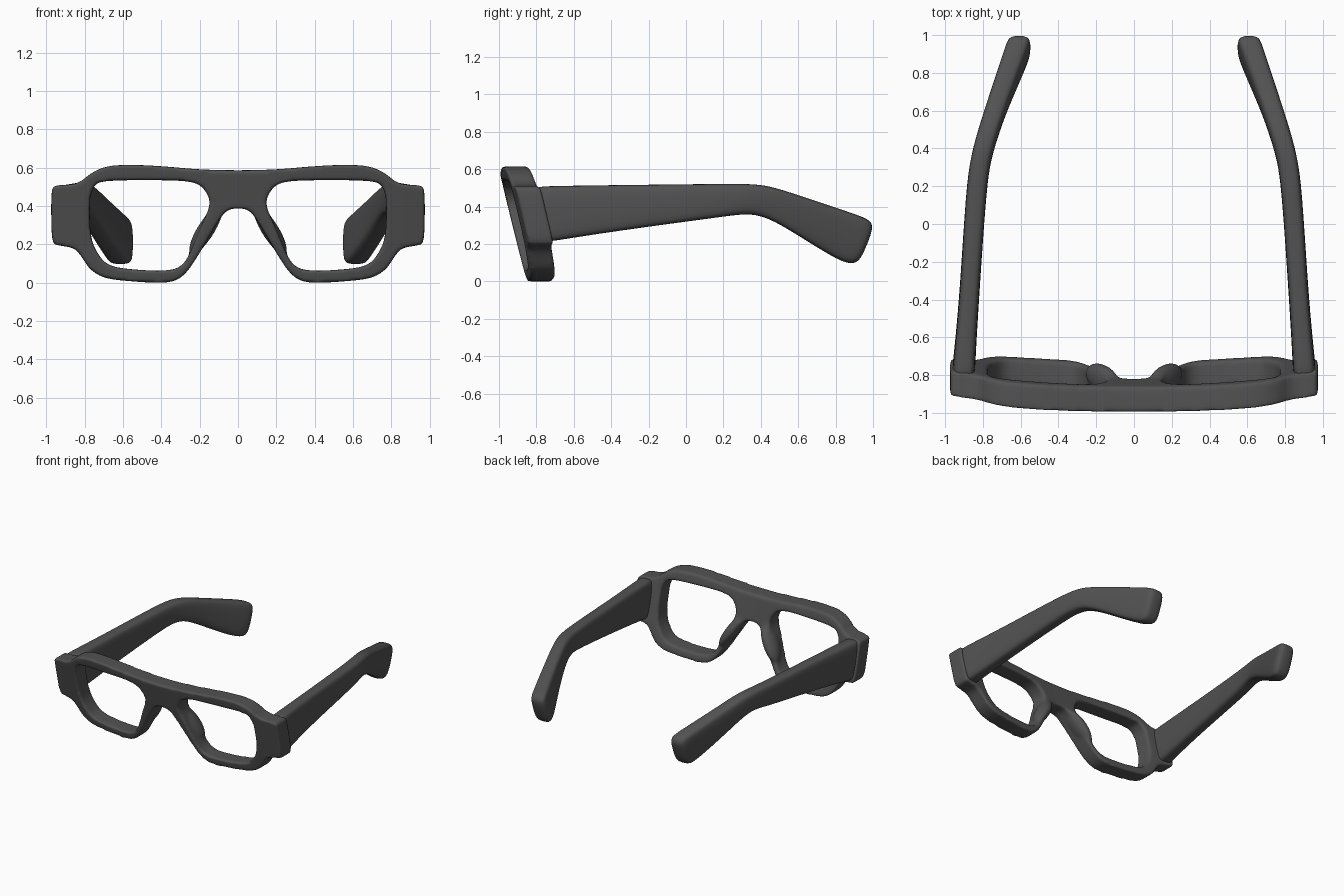
import bpy, bmesh
from mathutils import Vector, Matrix

if "Cube" in bpy.data.objects:
    bpy.data.objects.remove(bpy.data.objects["Cube"])

DEPTH = 0.135

acetate = bpy.data.materials.new("dark grey acetate")
acetate.use_nodes = True
colour = (0.085, 0.085, 0.088, 1)
acetate.diffuse_color = colour
acetate.node_tree.nodes["Principled BSDF"].inputs["Base Color"].default_value = colour


def make_object(name, bm):
    bmesh.ops.recalc_face_normals(bm, faces=bm.faces)
    mesh = bpy.data.meshes.new(name)
    bm.to_mesh(mesh)
    bm.free()
    obj = bpy.data.objects.new(name, mesh)
    bpy.context.collection.objects.link(obj)
    mesh.materials.append(acetate)
    return obj


def smooth_loop(points, steps=4):
    """Closed Catmull-Rom curve through 2D points."""
    n, out = len(points), []
    for i in range(n):
        a, b, c, d = (Vector(points[(i + k) % n]) for k in (-1, 0, 1, 2))
        for s in range(steps):
            t = s / steps
            out.append(0.5 * (2 * b + (c - a) * t + (2 * a - 5 * b + 4 * c - d) * t ** 2
                              + (3 * b - a - 3 * c + d) * t ** 3))
    return out


def mirrored(points):
    return [(-x, z) for x, z in points]


# Half outline of the front: brow, end piece, lower rim, nose arch
half = [(0.2, .592), (.4, .608), (.56, .615), (.68, .607), (.76, .575), (.82, .53),
        (.87, .513), (.94, .508), (.97, .49), (.975, .35), (.967, .215), (.935, .195),
        (.86, .18), (.82, .14), (.77, .07), (.69, .025), (.55, .007), (.4, 0),
        (.32, .015), (.265, .06), (.21, .14), (.145, .25), (.09, .34), (.05, .38)]
outline = [(0, .587)] + half + [(0, .388)] + mirrored(half[::-1])
lens = [(.23, .522), (.4, .535), (.69, .53), (.755, .495), (.773, .42), (.768, .25), (.73, .15),
        (.66, .088), (.5, .066), (.36, .066), (.29, .095), (.245, .17), (.195, .29),
        (.15, .4), (.165, .47)]

# Front: flat plate with two lens openings
bm = bmesh.new()
for loop in (outline, lens, mirrored(lens)):
    verts = [bm.verts.new((p.x, 0, p.y)) for p in smooth_loop(loop)]
    for i, v in enumerate(verts):
        bm.edges.new((verts[i - 1], v))
bmesh.ops.triangle_fill(bm, edges=bm.edges[:], use_beauty=True, normal=(0, -1, 0))
extruded = bmesh.ops.extrude_face_region(bm, geom=bm.faces[:])["geom"]
bmesh.ops.translate(bm, vec=(0, DEPTH, 0),
                    verts=[g for g in extruded if isinstance(g, bmesh.types.BMVert)])
bmesh.ops.recalc_face_normals(bm, faces=bm.faces[:])

# Nose pads swelling out of the inner rims
for side in (-1, 1):
    place = (Matrix.Translation((side * .168, .105, .275))
             @ Matrix.Rotation(side * -.56, 4, 'Y')
             @ Matrix.Diagonal((.045, .075, .15, 1)))
    bmesh.ops.create_uvsphere(bm, u_segments=24, v_segments=16, radius=1, matrix=place)
front = make_object("frame_front", bm)

# Fuse and soften the edges
fuse = front.modifiers.new("fuse", 'REMESH')
fuse.mode = 'VOXEL'
fuse.voxel_size = 0.01
soften = front.modifiers.new("soften", 'SMOOTH')
soften.factor = 0.5
soften.iterations = 14
graph = bpy.context.evaluated_depsgraph_get()
fused = bpy.data.meshes.new_from_object(front.evaluated_get(graph))
front.modifiers.clear()
front.data = fused

# Lean the front back towards the bottom and wrap it around the face
for v in fused.vertices:
    v.co.y += -1.0 + 0.235 * (0.6 - v.co.z) + 0.07 * v.co.x ** 2
fused.materials.clear()
fused.materials.append(acetate)
fused.shade_smooth()

# Temple stations: top y, top z, bottom y, bottom z, outer x, inner x
stations = [(-.86, .505, -.79, .205, .968, .84),
            (-.75, .51, -.72, .213, .96, .84),
            (-.4, .515, -.4, .265, .925, .82),
            (.2, .522, .2, .345, .89, .78),
            (.37, .522, .32, .362, .865, .755),
            (.47, .505, .43, .347, .84, .725),
            (.65, .445, .6, .245, .785, .665),
            (.93, .352, .82, .105, .695, .56),
            (.985, .328, .90, .088, .677, .54),
            (1.006, .285, .94, .125, .655, .565)]


def temple(name, side):
    bm = bmesh.new()
    rings = []
    for ty, tz, by, bz, xo, xi in stations:
        cu = 0.022 / (xo - xi)
        cv = 0.022 / (tz - bz)
        section = [(cu, 0), (1 - cu, 0), (1, cv), (1, 1 - cv),
                   (1 - cu, 1), (cu, 1), (0, 1 - cv), (0, cv)]
        rings.append([bm.verts.new((side * (xi + (xo - xi) * u),
                                    by + (ty - by) * v, bz + (tz - bz) * v))
                      for u, v in section])
    for a, b in zip(rings, rings[1:]):
        for i in range(8):
            bm.faces.new((a[i - 1], a[i], b[i], b[i - 1]))
    for ring in (rings[0], rings[-1]):
        bm.faces.new(ring)
    obj = make_object(name, bm)
    obj.data.shade_smooth()
    obj.modifiers.new("rounding", 'SUBSURF').levels = 2
    obj.modifiers["rounding"].render_levels = 2


temple("left_temple", 1)
temple("right_temple", -1)
